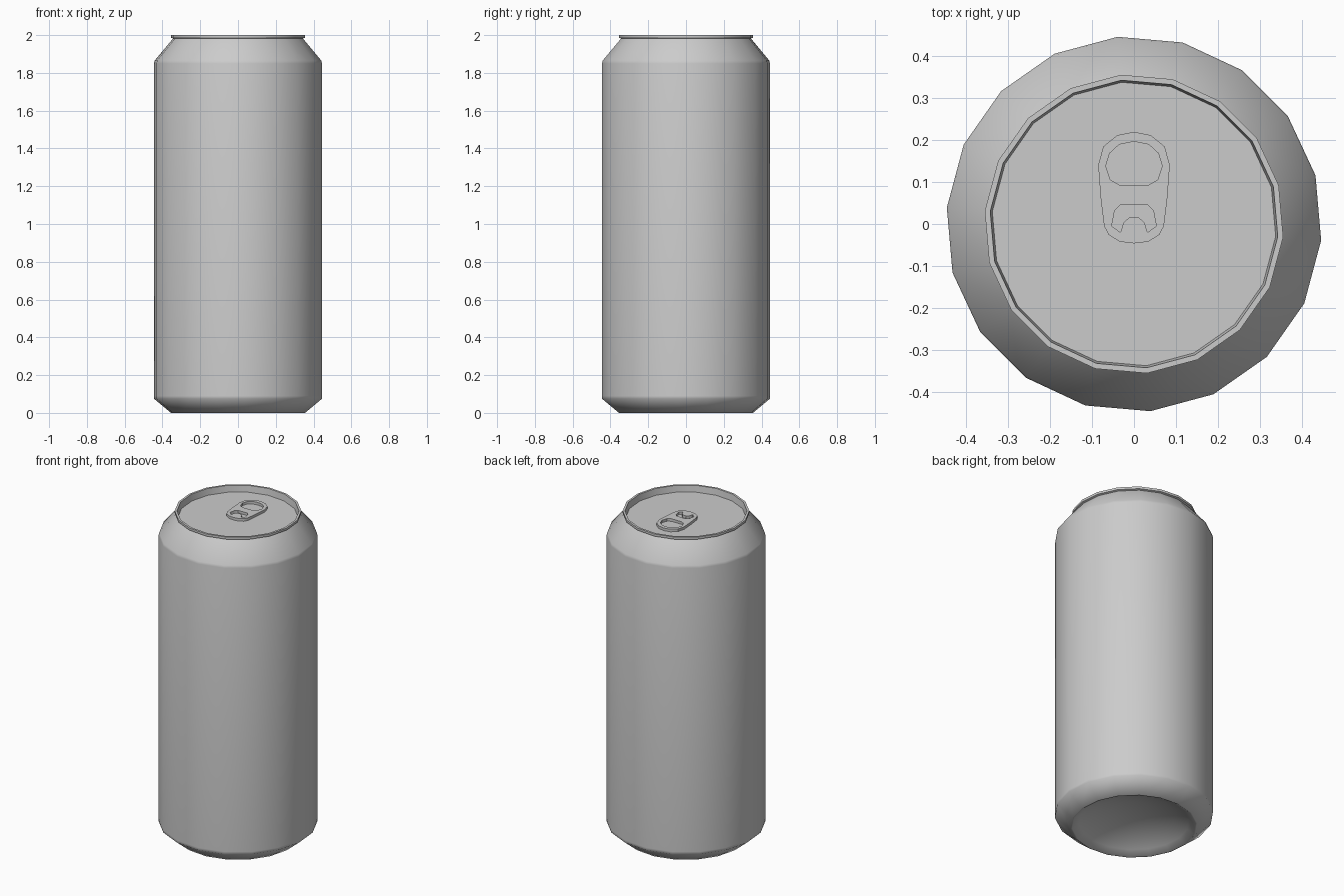
import bpy, bmesh
from math import sin, cos, radians

if "Cube" in bpy.data.objects:
    bpy.data.objects.remove(bpy.data.objects["Cube"])

SIDES = 18
LID_Z = 1.96


def lathe(name, profile):
    """Revolve (radius, z) points; radius 0 makes a pole."""
    bm = bmesh.new()
    rings = []
    for r, z in profile:
        if r == 0:
            rings.append([bm.verts.new((0, 0, z))] * SIDES)
        else:
            angles = [radians(15 + 360 / SIDES * i) for i in range(SIDES)]
            rings.append([bm.verts.new((r * cos(a), r * sin(a), z)) for a in angles])
    for lo, hi in zip(rings, rings[1:]):
        for i in range(SIDES):
            j = (i + 1) % SIDES
            bm.faces.new(dict.fromkeys((lo[i], lo[j], hi[j], hi[i])))
    bmesh.ops.recalc_face_normals(bm, faces=bm.faces)
    mesh = bpy.data.meshes.new(name)
    bm.to_mesh(mesh)
    bm.free()
    obj = bpy.data.objects.new(name, mesh)
    bpy.context.collection.objects.link(obj)
    return obj


def finish(obj, angle):
    bpy.ops.object.select_all(action='DESELECT')
    obj.select_set(True)
    bpy.context.view_layer.objects.active = obj
    if obj.type == 'CURVE':
        bpy.ops.object.convert(target='MESH')
    bpy.ops.object.shade_smooth_by_angle(angle=radians(angle))


def mirrored(half):
    """Close a right-hand half outline by mirroring it in x."""
    return half + [(-x, y) for x, y in reversed(half) if x > 0]


# Can: domed base, wall, shoulder, rim and recessed lid
can = lathe("can_body", [
    (0, 0.10), (0.12, 0.09), (0.23, 0.062), (0.31, 0.025), (0.348, 0),
    (0.356, 0), (0.4465, 0.075), (0.4465, 0.09),
    (0.4465, 1.85), (0.443, 1.865), (0.345, 1.982),
    (0.356, 1.986), (0.356, 2.0), (0.343, 2.0), (0.338, LID_Z), (0, LID_Z)])
finish(can, 58)

# Pull tab: outline with finger hole and rivet slot
outlines = [
    mirrored([(0, 0.219), (0.04, 0.211), (0.073, 0.184), (0.085, 0.14),
              (0.079, 0.06), (0.071, -0.005), (0.06, -0.026), (0.034, -0.042), (0, -0.046)]),
    mirrored([(0, 0.196), (0.035, 0.189), (0.058, 0.168), (0.067, 0.138),
              (0.056, 0.105), (0.035, 0.093)]),
    mirrored([(0.032, 0.046), (0.046, 0.032), (0.053, -0.005), (0.032, -0.02),
              (0.025, 0.003), (0.012, 0.015)]),
]
curve = bpy.data.curves.new("pull_tab", 'CURVE')
curve.dimensions = '2D'
curve.fill_mode = 'BOTH'
curve.extrude = 0.008
for pts in outlines:
    spline = curve.splines.new('POLY')
    spline.points.add(len(pts) - 1)
    for p, (x, y) in zip(spline.points, pts):
        p.co = (x, y, 0, 1)
    spline.use_cyclic_u = True
tab = bpy.data.objects.new("pull_tab", curve)
tab.location.z = LID_Z + 0.009
bpy.context.collection.objects.link(tab)
finish(tab, 35)
